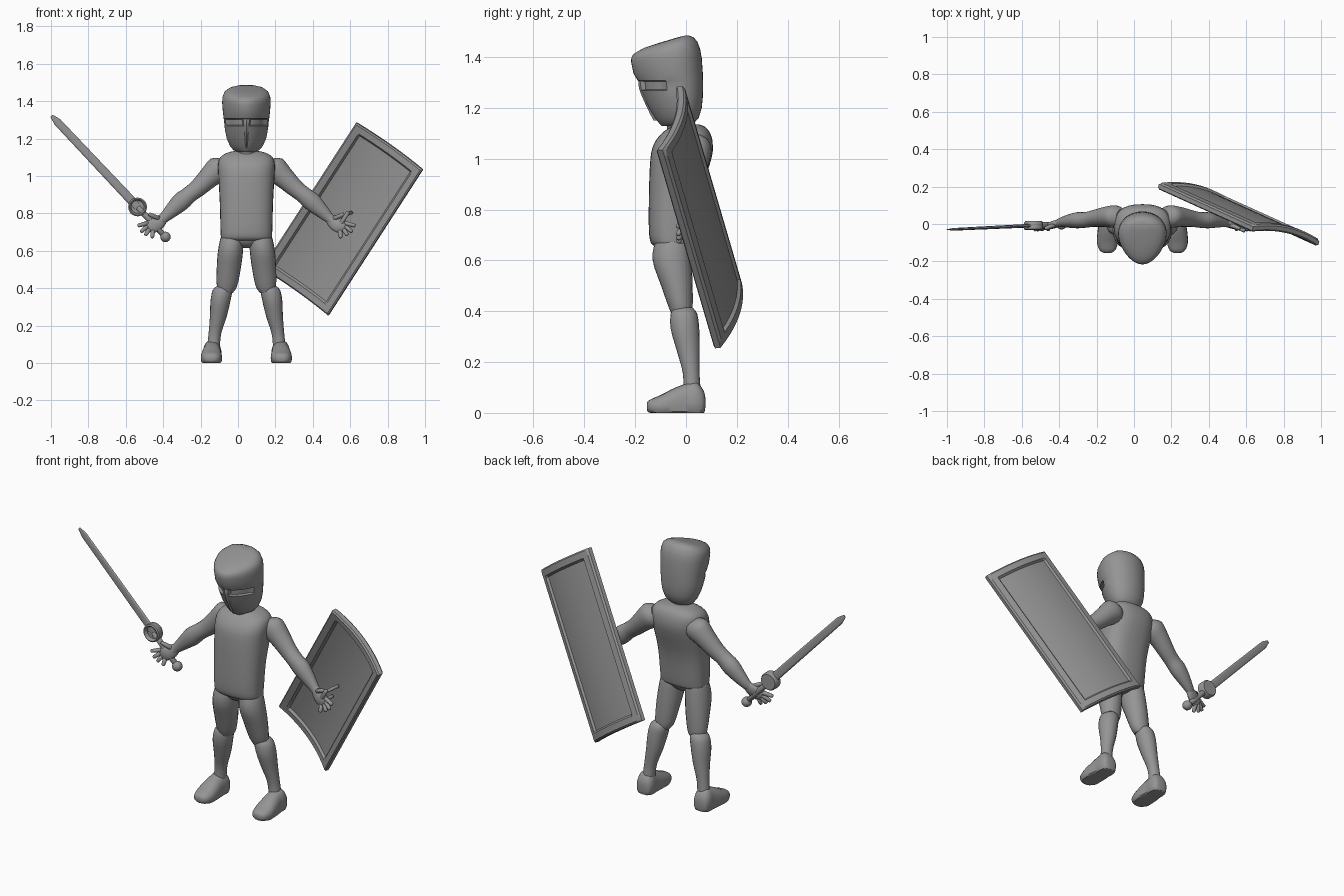
import bpy, bmesh, math
from mathutils import Vector as V

if "Cube" in bpy.data.objects:
    bpy.data.objects.remove(bpy.data.objects["Cube"])

CX = 0.045                      # body centre line
X, Y, Z = V((1, 0, 0)), V((0, 1, 0)), V((0, 0, 1))

mat = bpy.data.materials.new("plain_grey")
mat.diffuse_color = (0.3, 0.3, 0.3, 1)
mat.use_nodes = True
mat.node_tree.nodes["Principled BSDF"].inputs["Base Color"].default_value = mat.diffuse_color


def finish(name, bm, angle=40):
    bmesh.ops.recalc_face_normals(bm, faces=bm.faces)
    me = bpy.data.meshes.new(name)
    bm.to_mesh(me)
    bm.free()
    me.materials.append(mat)
    ob = bpy.data.objects.new(name, me)
    bpy.context.collection.objects.link(ob)
    bpy.ops.object.select_all(action='DESELECT')
    ob.select_set(True)
    bpy.context.view_layer.objects.active = ob
    bpy.ops.object.shade_smooth_by_angle(angle=math.radians(angle))
    return ob


def skin(name, loops, angle=40):
    """Join closed loops of points into a capped solid."""
    bm = bmesh.new()
    rows = [[bm.verts.new(p) for p in loop] for loop in loops]
    n = len(rows[0])
    for r, q in zip(rows, rows[1:]):
        for i in range(n):
            j = (i + 1) % n
            bm.faces.new((r[i], r[j], q[j], q[i]))
    bm.faces.new(rows[0])
    bm.faces.new(rows[-1])
    return finish(name, bm, angle)


def refine(rings, steps):
    """Catmull-Rom interpolation between rings."""
    out = []
    for i in range(len(rings) - 1):
        p0, p1, p2, p3 = (rings[min(max(k, 0), len(rings) - 1)] for k in range(i - 1, i + 3))
        for s in range(steps):
            t = s / steps
            out.append([0.5 * (2 * b + (c - a) * t + (2 * a - 5 * b + 4 * c - d) * t * t
                               + (3 * b - a - 3 * c + d) * t ** 3)
                        for a, b, c, d in zip(p0, p1, p2, p3)])
    return out + [rings[-1]]


def loft(name, rings, a=X, b=Y, n=20, steps=3, power=1.0, floor=-9, angle=40):
    """Rings of (x, y, z, radius along a, radius along b)."""
    loops = []
    for x, y, z, ra, rb in refine(rings, steps):
        loop = []
        for k in range(n):
            t = 2 * math.pi * k / n
            c, s = math.cos(t), math.sin(t)
            c = math.copysign(abs(c) ** power, c)
            s = math.copysign(abs(s) ** power, s)
            p = V((x, y, z)) + a * (ra * c) + b * (rb * s)
            p.z = max(p.z, floor)
            loop.append(p)
        loops.append(loop)
    return skin(name, loops, angle)


def body_loft(name, rings, **kw):
    """Rings of (z, front y, back y, half width) on the centre line."""
    return loft(name, [(CX, (f + b) / 2, z, w, (b - f) / 2) for z, f, b, w in rings], **kw)


def rod(name, p, q, r0, r1, n=10):
    """Rounded straight rod, used for fingers and grips."""
    p, q = V(p), V(q)
    d = (q - p).normalized()
    a = d.cross(Y if abs(d.y) < 0.9 else Z).normalized()
    e = d * r1 * 0.6
    rings = [(*(p - d * r0 * 0.4), r0 * 0.5, r0 * 0.5), (*p, r0, r0), (*(q - e), r1, r1),
             (*(q - e * 0.3), r1 * 0.8, r1 * 0.8), (*q, r1 * 0.3, r1 * 0.3)]
    return loft(name, rings, a, d.cross(a), n=n, steps=1, angle=60)


# Torso, pelvis and neck
body_loft("torso", [(.652, -.10, .0, .10), (.66, -.13, .025, .132), (.70, -.145, .035, .138),
                    (.85, -.146, .055, .142), (1.0, -.14, .10, .15), (1.06, -.125, .105, .152),
                    (1.1, -.095, .095, .14), (1.125, -.06, .075, .10), (1.135, -.04, .05, .05)],
          n=32, power=0.8)
body_loft("pelvis", [(.615, -.07, -.02, .03), (.63, -.10, .0, .065), (.66, -.12, .02, .115),
                     (.70, -.12, .02, .115)])
body_loft("neck", [(1.08, -.07, .04, .06), (1.13, -.075, .03, .05), (1.18, -.08, .03, .05)])

# Helmeted head: sloping crown, pointed front, sunken eye slot
head = [  # z at y=0, front, back, half width, slope, slot scale
    (1.128, -.095, .005, .045, 0, 1), (1.138, -.105, .03, .068, 0, 1),
    (1.16, -.122, .05, .086, 0, 1), (1.20, -.146, .062, .103, 0, 1),
    (1.24, -.165, .066, .111, 0, 1), (1.268, -.178, .067, .115, 0, 1),
    (1.272, -.178, .067, .115, 0, .87), (1.303, -.182, .067, .118, 0, .87),
    (1.307, -.19, .067, .119, 0, 1), (1.34, -.207, .066, .123, .02, 1),
    (1.395, -.216, .062, .127, .06, 1), (1.43, -.215, .056, .125, .15, 1),
    (1.46, -.208, .045, .115, .24, 1), (1.477, -.19, .03, .095, .29, 1),
    (1.485, -.165, .01, .068, .3, 1), (1.487, -.12, -.03, .03, .3, 1)]
loops = []
for z, f, b, w, slope, slot in head:
    loop = []
    for k in range(40):
        t = 2 * math.pi * k / 40
        c = math.cos(t)
        scale = slot if 0.2 < c < 0.992 else 1
        x = w * math.sin(t) * (1 - 0.22 * c) * scale
        y = (f + b) / 2 - (b - f) / 2 * c * scale
        loop.append((CX + x, y, z + slope * min(y, 0.0)))
    loops.append(loop)
skin("helmeted_head", loops, 35)
# Nose guard running from the slot to the chin
loft("nose_guard", [(CX, -.10, 1.15, .004, .028), (CX, -.125, 1.20, .012, .028),
                    (CX, -.155, 1.27, .02, .028), (CX, -.16, 1.305, .024, .026)], n=8)

# Limbs, mirrored about the body centre line
for s, side in ((-1, "right"), (1, "left")):
    def at(rings):
        return [(CX + s * r[0], *r[1:]) for r in rings]

    loft(side + "_thigh", at([(.075, -.05, .70, .03, .04), (.076, -.054, .68, .058, .065),
                              (.085, -.055, .60, .067, .076), (.095, -.036, .50, .064, .062),
                              (.104, -.02, .41, .054, .046), (.108, -.016, .375, .035, .035)]))
    loft(side + "_shin", at([(.123, -.01, .415, .03, .035), (.128, -.008, .39, .052, .052),
                             (.139, -.004, .33, .053, .056), (.150, .008, .25, .045, .046),
                             (.168, .02, .16, .034, .033), (.176, .024, .09, .034, .034)]))
    loft(side + "_foot", at([(.183, .076, .04, .02, .02), (.183, .068, .04, .04, .05),
                             (.183, .04, .04, .05, .082), (.184, .0, .035, .05, .08),
                             (.186, -.05, .03, .055, .066), (.187, -.10, .025, .056, .045),
                             (.187, -.14, .025, .042, .028), (.187, -.154, .025, .02, .015)]),
         X, Z, power=0.85, floor=0.0)
    across = V((s * .67, 0, .74))
    loft(side + "_arm", at([(.11, .035, 1.06, .045, .045), (.145, .04, 1.04, .07, .06),
                            (.20, .038, .992, .058, .054), (.26, .03, .935, .048, .045),
                            (.305, .022, .90, .045, .042), (.35, .02, .862, .05, .043),
                            (.40, .015, .815, .039, .034), (.44, .008, .777, .028, .024),
                            (.46, .0, .76, .024, .02)]), across, Y)
    # Open hand with splayed fingers
    loft(side + "_palm", at([(.435, .008, .782, .022, .018), (.465, .0, .755, .036, .02),
                             (.495, -.01, .737, .042, .018), (.52, -.015, .722, .036, .012),
                             (.528, -.016, .717, .02, .006)]), across, Y, n=16)
    tips = [(.528, .748, .582, .733), (.527, .732, .566, .70),
            (.518, .717, .541, .682), (.50, .708, .504, .668)]
    for i, (bx, bz, tx, tz) in enumerate(tips):
        rod(f"{side}_finger_{i + 1}", (CX + s * bx, -.014, bz), (CX + s * tx, -.032, tz),
            .0125, .010)
    rod(side + "_thumb", (CX + s * .47, -.005, .772), (CX + s * .522, -.025, .797), .014, .010)

# Sword: diamond blade, round cup guard, grip and ball pommel
pommel, guard, tip = V((-.388, -.002, .674)), V((-.537, -.008, .834)), V((-.997, -.03, 1.322))
d = (tip - guard).normalized()
wide = d.cross(Y).normalized()
thin = d.cross(wide)
end = tip - d * .045
loft("sword_blade", [(*guard, .024, .010), (*end, .021, .007), (*tip, .008, .002)],
     wide, thin, n=8, steps=1, angle=25)
rod("sword_grip", pommel, guard, .015, .016, 14)
loft("sword_pommel", [(*(pommel + d * (.028 * math.cos(t))), .028 * math.sin(t), .028 * math.sin(t))
                      for t in [math.pi * (k + .15) / 9.3 for k in range(10)]],
     wide, thin, n=18, steps=1)
loft("sword_guard", [(guard.x, y, guard.z, r, r) for y, r in
                     ((-.014, .01), (-.014, .034), (-.028, .037), (-.033, .043), (-.028, .050),
                      (.008, .050), (.016, .044), (.016, .01))], X, Z, n=28, steps=1)

# Shield: curved slab with a raised rim on both faces
A, B = V((.634, -.025, 1.285)), V((.988, -.103, 1.034))
C, D = V((.484, .115, .255)), V((.130, .203, .506))
across, down = B - A, D - A
normal = across.cross(down).normalized()


def shield_point(u, v, h):
    return A + across * u + down * v + normal * (0.034 * (1 - (2 * u - 1) ** 2) + h)


def cuts(length, inner):
    edge = [e / length for e in (0, .008, .042, .052)]
    lo, hi = edge[-1], 1 - edge[-1]
    mid = [lo + (hi - lo) * k / inner for k in range(1, inner)]
    return edge + mid + [1 - e for e in reversed(edge)]


def rim_height(m):
    return .011 if m < .004 else .019 if m < .047 else .007


bm = bmesh.new()
us, vs = cuts(across.length, 10), cuts(down.length, 6)
for sign in (1, -1):
    grid = []
    for v in vs:
        row = []
        for u in us:
            m = min(min(u, 1 - u) * across.length, min(v, 1 - v) * down.length)
            row.append(bm.verts.new(shield_point(u, v, sign * rim_height(m))))
        grid.append(row)
    for r, q in zip(grid, grid[1:]):
        for i in range(len(r) - 1):
            bm.faces.new((r[i], r[i + 1], q[i + 1], q[i]))
bmesh.ops.bridge_loops(bm, edges=[e for e in bm.edges if e.is_boundary])
finish("shield", bm, 30)

# Shield grip held in the hand, with two posts back to the panel
axis = down.normalized()
mid = V((.556, -.02, .755))
rod("shield_grip", mid - axis * .06, mid + axis * .06, .011, .011)
for i, k in enumerate((-.05, .05)):
    p = mid + axis * k
    rod(f"shield_grip_post_{i + 1}", p, p + normal * .09, .009, .009)
